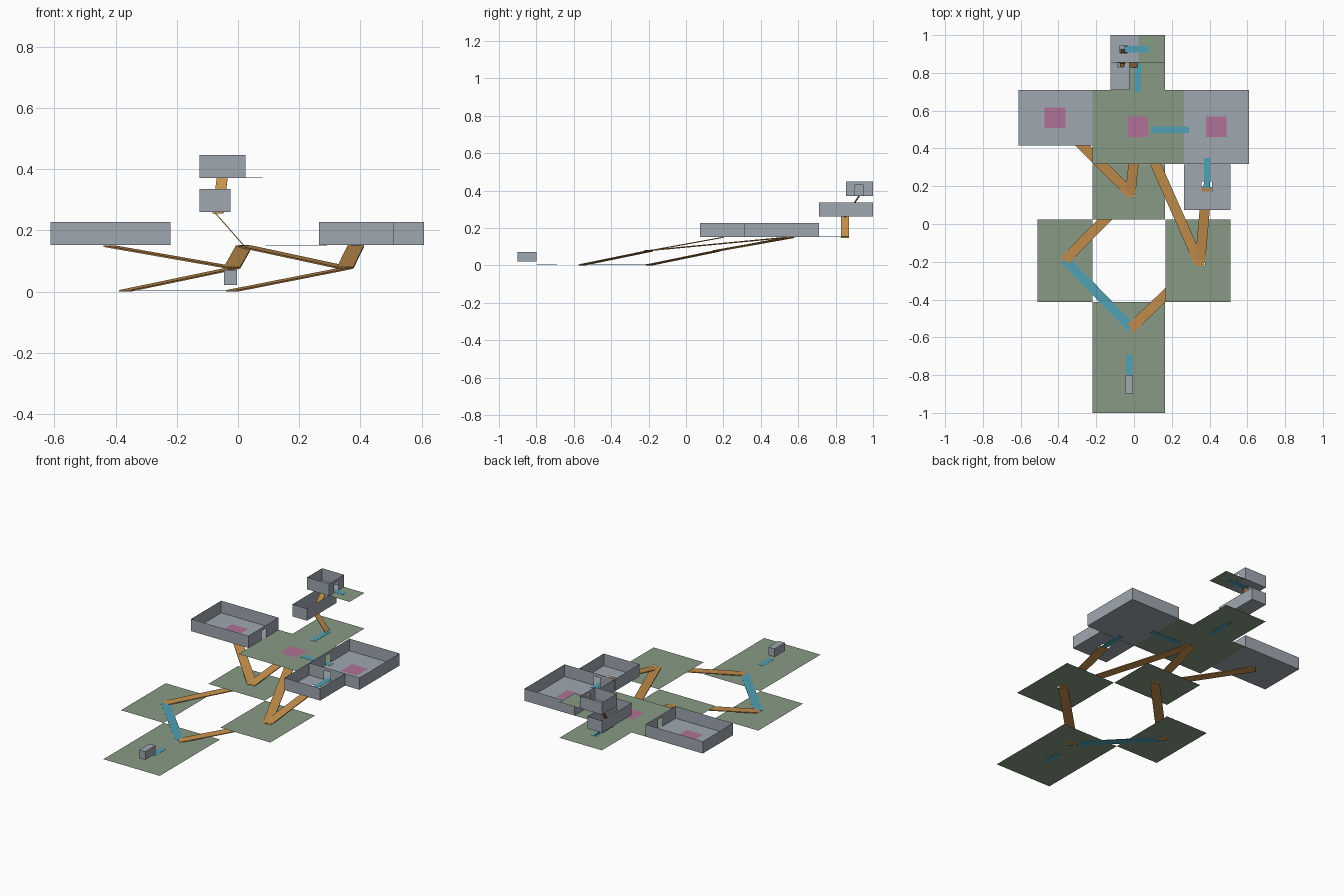
import bpy
from mathutils import Vector

if "Cube" in bpy.data.objects:
    bpy.data.objects.remove(bpy.data.objects["Cube"])


def material(name, rgb):
    m = bpy.data.materials.new(name)
    m.diffuse_color = (*rgb, 1)
    m.use_nodes = True
    m.node_tree.nodes["Principled BSDF"].inputs["Base Color"].default_value = m.diffuse_color
    return m


GREEN = material("moss_green", (0.25, 0.33, 0.235))
GREY = material("slate_grey", (0.35, 0.39, 0.44))
ORANGE = material("ramp_orange", (0.56, 0.28, 0.075))
BLUE = material("path_blue", (0.08, 0.35, 0.46))
PINK = material("marker_pink", (0.42, 0.17, 0.31))


def mesh_object(name, verts, faces, mat):
    me = bpy.data.meshes.new(name)
    me.from_pydata(verts, [], faces)
    me.materials.append(mat)
    ob = bpy.data.objects.new(name, me)
    bpy.context.collection.objects.link(ob)
    return ob


def sheet(place, u0, u1, v0, v1, hole=None):
    """Quads filling a rectangle, leaving out an optional rectangular hole."""
    us, vs = [u0, u1], [v0, v1]
    if hole:
        us = sorted({u0, hole[0], hole[1], u1})
        vs = sorted({v0, hole[2], hole[3], v1})
    quads = []
    for a, b in zip(us, us[1:]):
        for c, d in zip(vs, vs[1:]):
            mu, mv = (a + b) / 2, (c + d) / 2
            if hole and hole[0] < mu < hole[1] and hole[2] < mv < hole[3]:
                continue
            quads.append([place(*p) for p in ((a, c), (b, c), (b, d), (a, d))])
    return quads


def from_quads(name, quads, mat):
    verts = [p for q in quads for p in q]
    faces = [tuple(range(i, i + 4)) for i in range(0, len(verts), 4)]
    return mesh_object(name, verts, faces, mat)


def square(c, r):
    return (c[0] - r, c[0] + r, c[1] - r, c[1] + r) if c else None


def floor(name, x0, x1, y0, y1, z, hole=None, r=0.027, mat=GREEN):
    quads = sheet(lambda u, v: (u, v, z), x0, x1, y0, y1, square(hole, r))
    return from_quads(name, quads, mat)


def room(name, x0, x1, y0, y1, z, doors=None, hole=None, r=0.027, dw=0.023):
    """Open-topped room; doors maps a wall side to the door centre."""
    doors = doors or {}
    top = z + WALL

    def gap(side):
        if side in doors:
            return (doors[side] - dw, doors[side] + dw, z, z + 0.057)
    quads = sheet(lambda u, v: (u, v, z), x0, x1, y0, y1, square(hole, r))
    for side, y in (("front", y0), ("back", y1)):
        quads += sheet(lambda u, v: (u, y, v), x0, x1, z, top, gap(side))
    for side, x in (("left", x0), ("right", x1)):
        quads += sheet(lambda u, v: (x, u, v), y0, y1, z, top, gap(side))
    return from_quads(name, quads, GREY)


def strip(name, p, q, width=0.054, thick=0.005, mat=ORANGE):
    """Thin slab whose top runs from p to q."""
    p, q = Vector(p), Vector(q)
    d = q - p
    side = Vector((-d.y, d.x, 0)).normalized() * width / 2
    down = Vector((0, 0, -thick))
    top = [p - side, q - side, q + side, p + side]
    verts = top + [v + down for v in top]
    faces = [(0, 1, 2, 3), (7, 6, 5, 4)]
    faces += [(i, i + 4, (i + 1) % 4 + 4, (i + 1) % 4) for i in range(4)]
    return mesh_object(name, verts, faces, mat)


WALL = 0.075
L0, L1, L2, L3, L4 = 0.005, 0.079, 0.152, 0.26, 0.372

# Green terraces
hub_c, hub_d = (0.355, -0.2), (-0.015, 0.165)
floor("front_terrace", -0.22, 0.165, -1.0, -0.412, L0)
floor("left_terrace", -0.512, -0.22, -0.412, 0.025, L0)
floor("right_terrace", 0.168, 0.51, -0.412, 0.025, L1, hub_c, 0.022)
floor("middle_terrace", -0.22, 0.165, 0.025, 0.315, L1, hub_d, 0.022)
floor("main_terrace", -0.22, 0.265, 0.318, 0.71, L2)
floor("back_terrace", -0.125, 0.165, 0.71, 1.0, L2)
floor("top_terrace", 0.025, 0.165, 0.855, 1.0, L4)

# Open-topped rooms
room("left_room", -0.612, -0.22, 0.415, 0.71, L2, {"right": 0.565})
room("right_room", 0.265, 0.608, 0.318, 0.71, L2, {"left": 0.5, "front": 0.388})
room("entry_room", 0.265, 0.51, 0.075, 0.316, L2, {"back": 0.388}, (0.385, 0.198))
room("lower_tower_room", -0.125, -0.025, 0.71, 1.0, L3, hole=(-0.07, 0.848), r=0.018)
room("upper_tower_room", -0.125, 0.025, 0.855, 1.0, L4, {"right": 0.925},
     (-0.055, 0.925), 0.02)

# Closed hut on the front terrace
bpy.ops.mesh.primitive_cube_add(size=1, location=(-0.025, -0.85, 0.046))
hut = bpy.context.object
hut.name = "hut"
hut.scale = (0.042, 0.1, 0.05)
hut.data.materials.append(GREY)

# Ramps between levels
RAMPS = [
    ((-0.37, -0.195, L0), (-0.015, 0.165, L1)),
    ((-0.02, -0.555, L0), (0.355, -0.195, L1)),
    ((0.35, -0.215, L1 + 0.001), (0.02, 0.53, L2 - 0.001)),
    ((0.35, -0.2, L1 + 0.001), (0.385, 0.198, L2)),
    ((-0.02, 0.155, L1 + 0.001), (0.02, 0.53, L2 - 0.001)),
    ((-0.015, 0.16, L1 + 0.001), (-0.42, 0.56, L2 - 0.001)),
]
for i, (p, q) in enumerate(RAMPS):
    strip(f"ramp_{i + 1}", p, q)
strip("tower_ramp_low", (0.02, 0.85, L2), (-0.075, 0.85, L3), 0.042)
strip("tower_ramp_high", (-0.066, 0.85, L3), (-0.052, 0.925, L4), 0.036)

# Blue path strips
PATHS = [
    ((-0.365, -0.19, L0), (-0.015, -0.55, L0)),
    ((-0.025, -0.8, L0), (-0.025, -0.69, L0)),
    ((0.02, 0.7, L2), (0.02, 0.87, L2)),
    ((0.09, 0.5, L2), (0.29, 0.5, L2)),
    ((0.386, 0.19, L2), (0.388, 0.35, L2)),
    ((-0.05, 0.925, L4), (0.08, 0.925, L4)),
]
for i, (p, q) in enumerate(PATHS):
    lift = Vector((0, 0, 0.001))
    strip(f"path_{i + 1}", Vector(p) + lift, Vector(q) + lift,
          0.05 if i == 0 else 0.034, 0.002, BLUE)

# Pink floor markers
for i, (x, y) in enumerate(((-0.418, 0.563), (0.02, 0.515), (0.435, 0.515))):
    floor(f"marker_{i + 1}", x - 0.055, x + 0.055, y - 0.055, y + 0.055,
          L2 + 0.002, mat=PINK)
